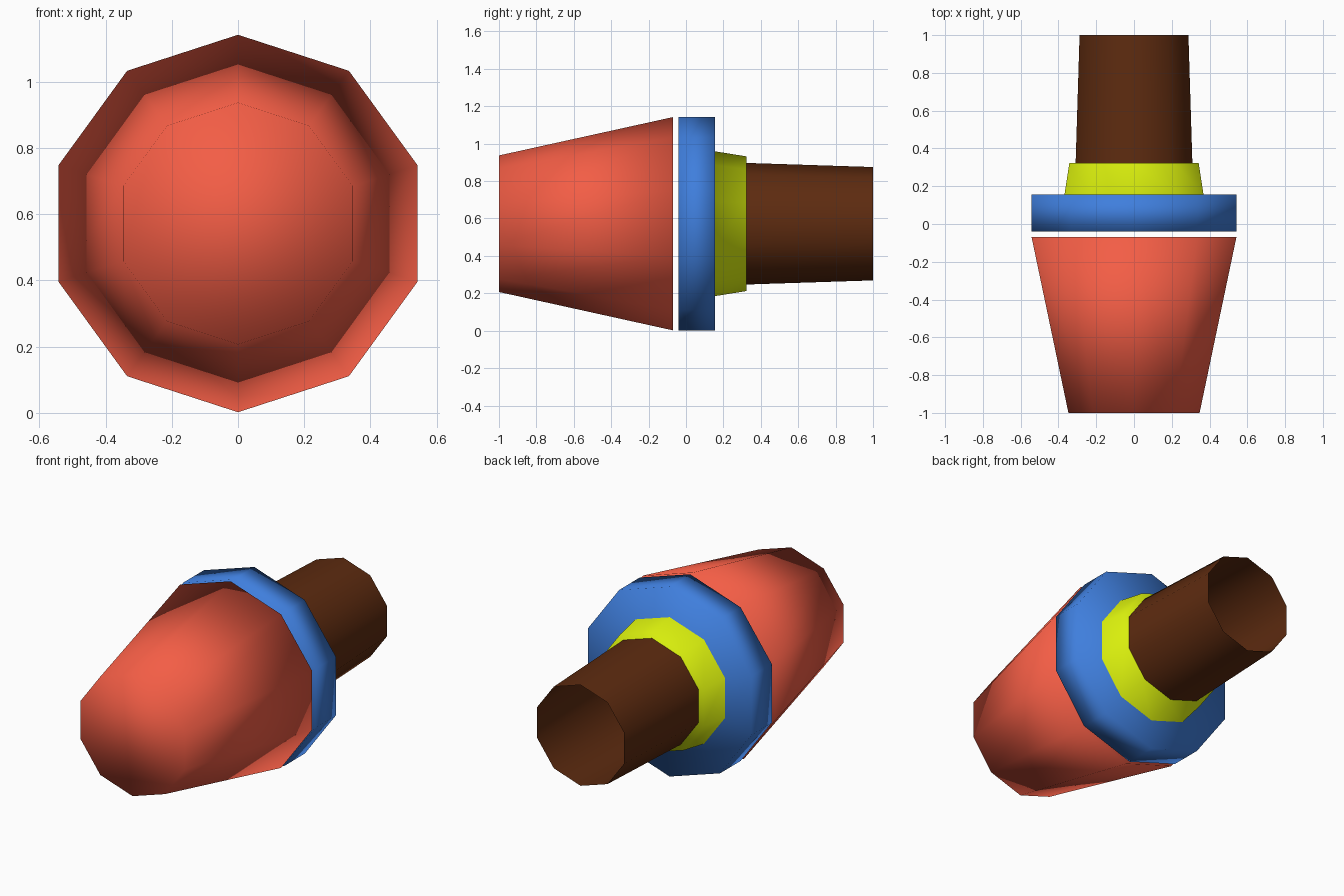
import bpy, bmesh, math

if "Cube" in bpy.data.objects:
    bpy.data.objects.remove(bpy.data.objects["Cube"])

SIDES = 10
AXIS_Z = 0.572


def material(name, rgb):
    m = bpy.data.materials.new(name)
    m.diffuse_color = (*rgb, 1)
    m.use_nodes = True
    m.node_tree.nodes["Principled BSDF"].inputs["Base Color"].default_value = m.diffuse_color
    return m


RED = material("red", (0.90, 0.11, 0.06))
BLUE = material("blue", (0.05, 0.21, 0.72))
YELLOW = material("yellow", (0.70, 0.87, 0.004))
BROWN = material("brown", (0.11, 0.024, 0.005))


def turned(name, profile, mats, cap_front=False, cap_back=False):
    """Smooth ten-sided body around the y axis; profile is (y, radius), one material per section."""
    bm = bmesh.new()
    rings = []
    for y, r in profile:
        angles = [math.pi / 2 + 2 * math.pi * k / SIDES for k in range(SIDES)]
        rings.append([bm.verts.new((r * math.cos(a), y, AXIS_Z + r * math.sin(a))) for a in angles])
    slots = list(dict.fromkeys(mats))
    for a, b, m in zip(rings, rings[1:], mats):
        for k in range(SIDES):
            n = (k + 1) % SIDES
            bm.faces.new((a[k], a[n], b[n], b[k])).material_index = slots.index(m)
    if cap_front:
        bm.faces.new(rings[0]).material_index = slots.index(mats[0])
    if cap_back:
        bm.faces.new(rings[-1]).material_index = slots.index(mats[-1])
    bmesh.ops.recalc_face_normals(bm, faces=bm.faces[:])
    for f in bm.faces:
        f.smooth = True
    mesh = bpy.data.meshes.new(name)
    bm.to_mesh(mesh)
    bm.free()
    for m in slots:
        mesh.materials.append(m)
    ob = bpy.data.objects.new(name, mesh)
    bpy.context.collection.objects.link(ob)


# Tapered closed head
turned("head", [(-1, 0.365), (-0.07, 0.57)], [RED], True, True)
# Disc stepping down into the tapered collar
turned("disc_and_collar", [(-0.04, 0.57), (0.155, 0.57), (0.155, 0.387), (0.323, 0.36)],
       [BLUE, BLUE, YELLOW], True, True)
# Open tube at the back
turned("tube", [(0.323, 0.325), (1, 0.303)], [BROWN])
